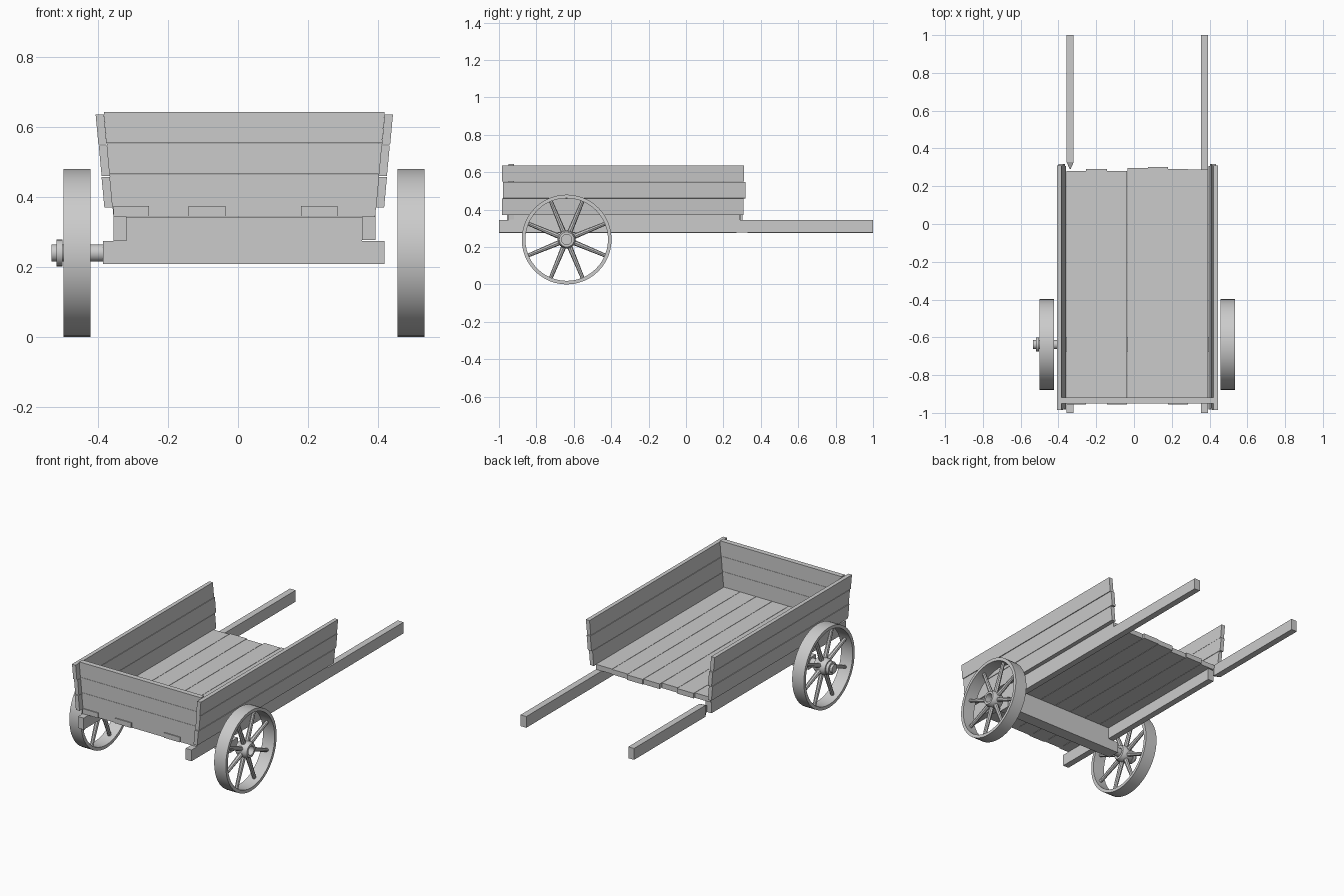
import bpy, bmesh, math, random
from mathutils import Matrix

if "Cube" in bpy.data.objects:
    bpy.data.objects.remove(bpy.data.objects["Cube"])

random.seed(4)
CX = 0.018            # centre line of the cart body
AXLE_Y, AXLE_Z = -0.638, 0.24


def finish(name, bm, smooth=False):
    bmesh.ops.recalc_face_normals(bm, faces=bm.faces)
    me = bpy.data.meshes.new(name)
    bm.to_mesh(me)
    bm.free()
    ob = bpy.data.objects.new(name, me)
    bpy.context.collection.objects.link(ob)
    if smooth:
        bpy.ops.object.select_all(action='DESELECT')
        ob.select_set(True)
        bpy.context.view_layer.objects.active = ob
        bpy.ops.object.shade_smooth_by_angle(angle=math.radians(35))
    return ob


def prism(name, profile, y0, y1):
    """Extrude an xz outline along y."""
    bm = bmesh.new()
    face = bm.faces.new([bm.verts.new((x, y0, z)) for x, z in profile])
    ext = bmesh.ops.extrude_face_region(bm, geom=[face])
    for v in ext['geom']:
        if isinstance(v, bmesh.types.BMVert):
            v.co.y = y1
    return finish(name, bm)


def box(name, x0, x1, y0, y1, z0, z1):
    return prism(name, [(x0, z0), (x1, z0), (x1, z1), (x0, z1)], y0, y1)


def lathe(bm, profile, x, segs):
    """Spin a closed (offset, radius) outline around the axle line."""
    rings = []
    for i in range(segs):
        a = math.tau * i / segs
        rings.append([bm.verts.new((x + o, AXLE_Y + r * math.cos(a), AXLE_Z + r * math.sin(a)))
                      for o, r in profile])
    n = len(profile)
    for i in range(segs):
        p, q = rings[i], rings[(i + 1) % segs]
        for j in range(n):
            k = (j + 1) % n
            bm.faces.new((p[j], p[k], q[k], q[j]))


# floor planks with uneven ends
edges = [-0.358, -0.254, -0.143, -0.035, 0.074, 0.18, 0.286, 0.394]
back_ends = [0.28, 0.29, 0.28, 0.297, 0.302, 0.292, 0.288]
front_ends = [-0.956, -0.945, -0.956, -0.945, -0.945, -0.956, -0.945]
for i in range(7):
    box(f"floor_plank_{i + 1}", edges[i] + 0.001, edges[i + 1] - 0.001,
        front_ends[i], back_ends[i], 0.344, 0.374)


# front panel boards, following the outward slope of the sides
def inner_half(z):
    return 0.377 + (z - 0.37) * 0.0245 / 0.267


levels = [0.344, 0.466, 0.555, 0.645]
for i in range(3):
    z0, z1 = levels[i], levels[i + 1] - 0.001
    a, b = inner_half(z0), inner_half(z1)
    prism(f"front_board_{i + 1}", [(CX - a, z0), (CX + a, z0), (CX + b, z1), (CX - b, z1)],
          -0.95, -0.919)

# three leaning boards on each side
side_levels = [0.369, 0.459, 0.549, 0.638]
spans = [(-0.983, 0.307), (-0.978, 0.317), (-0.984, 0.311)]
for side, label in ((-1, "left"), (1, "right")):
    for i in range(3):
        z0, z1 = side_levels[i] + 0.001, side_levels[i + 1] - 0.001
        slip = random.uniform(-0.001, 0.002)
        a, b = inner_half(z0) + slip, inner_half(z1) + slip
        outline = [(a, z0), (a + 0.024, z0 + 0.001), (b + 0.024, z1), (b, z1)]
        prism(f"{label}_side_board_{i + 1}", [(CX + side * x, z) for x, z in outline], *spans[i])

# right shaft whole, left shaft snapped just behind the bed
box("right_shaft", 0.355, 0.393, -1, 1, 0.277, 0.344)
box("left_shaft_front", -0.357, -0.319, -1, 0.27, 0.275, 0.344)


def broken_end(name, y_full, y_tip, y_end):
    bm = bmesh.new()
    sections = [(y_end, 1), (y_full, 1), (y_tip, 0.12)]
    rings = []
    for y, s in sections:
        rings.append([bm.verts.new((-0.338 + 0.019 * s * sx, y, 0.31 + 0.034 * sz * (0.4 + 0.6 * s)))
                      for sx, sz in ((-1, -1), (1, -1), (1, 1), (-1, 1))])
    for p, q in zip(rings, rings[1:]):
        for j in range(4):
            k = (j + 1) % 4
            bm.faces.new((p[j], p[k], q[k], q[j]))
    bm.faces.new(rings[0])
    bm.faces.new(rings[-1])
    finish(name, bm)


broken_end("left_shaft_handle", 0.328, 0.29, 1.0)

# axle beam, notched to carry the shafts
prism("axle_beam", [(-0.386, 0.209), (0.42, 0.209), (0.42, 0.274), (0.355, 0.274),
                    (0.355, 0.343), (-0.319, 0.343), (-0.319, 0.274), (-0.386, 0.274)],
      AXLE_Y - 0.036, AXLE_Y + 0.036)


# wheels: rim, tubular hub and eight tapered spokes
def wheel(name, x):
    bm = bmesh.new()
    lathe(bm, [(-0.0385, 0.24), (0.0385, 0.24), (0.0385, 0.221), (-0.0385, 0.221)], x, 48)
    lathe(bm, [(-0.038, 0.04), (-0.02, 0.048), (0.02, 0.048), (0.038, 0.04),
               (0.038, 0.027), (-0.038, 0.027)], x, 24)
    for i in range(8):
        spin = Matrix.Rotation(math.radians(22.5 + 45 * i), 4, 'X')
        place = Matrix.Translation((x, AXLE_Y, AXLE_Z)) @ spin @ Matrix.Translation((0, 0, 0.135))
        bmesh.ops.create_cone(bm, cap_ends=True, segments=8, radius1=0.014, radius2=0.01,
                              depth=0.186, matrix=place)
    finish(name, bm, smooth=True)


wheel("left_wheel", -0.461)
wheel("right_wheel", 0.4955)


# exposed axle stub and retaining collar on the left
def rod(name, x0, x1, radius):
    bm = bmesh.new()
    place = Matrix.Translation(((x0 + x1) / 2, AXLE_Y, AXLE_Z)) @ Matrix.Rotation(math.pi / 2, 4, 'Y')
    bmesh.ops.create_cone(bm, cap_ends=True, segments=24, radius1=radius, radius2=radius,
                          depth=x1 - x0, matrix=place)
    finish(name, bm, smooth=True)


rod("axle_stub", -0.534, -0.38, 0.025)
rod("axle_collar", -0.52, -0.503, 0.038)
